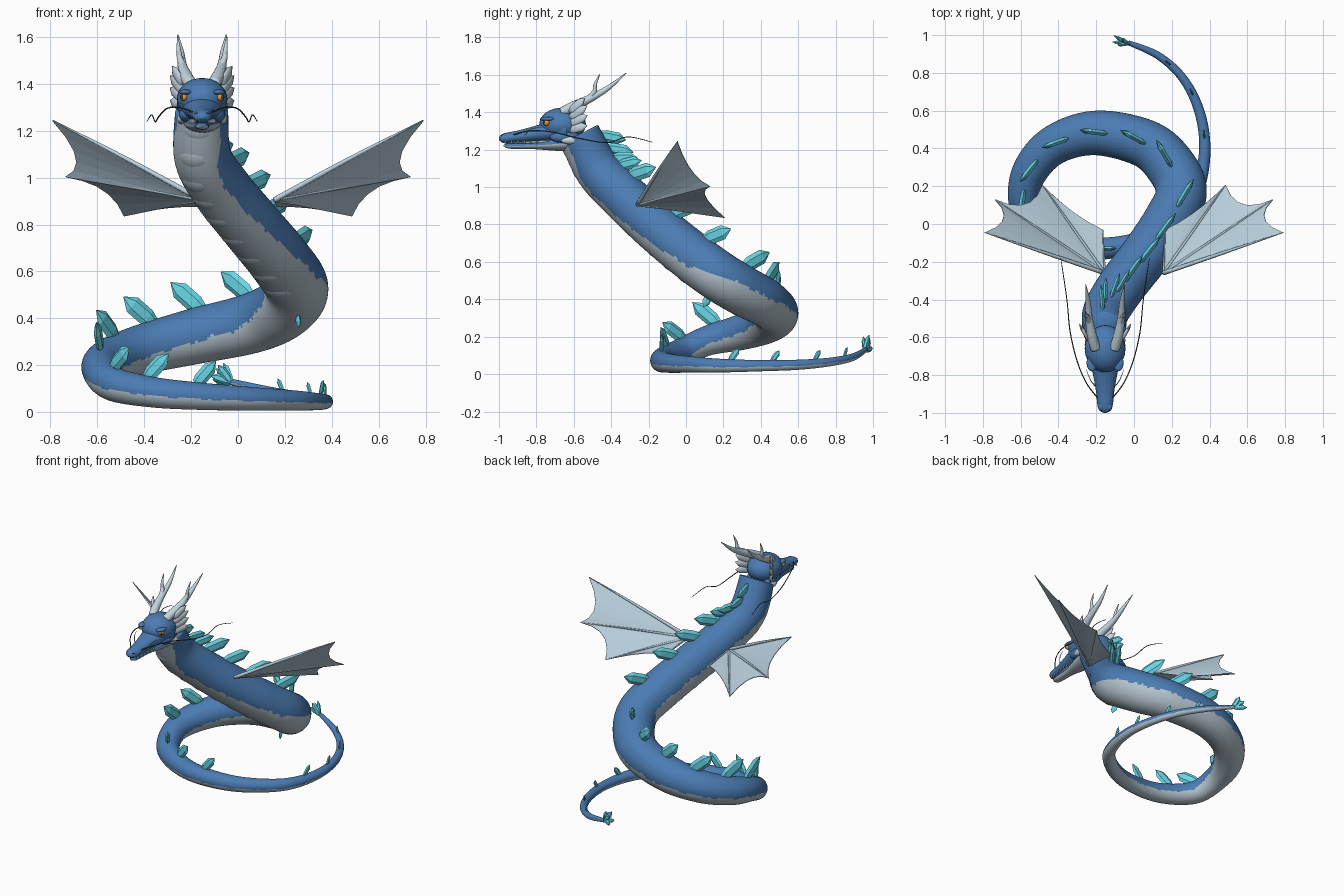
import bpy, bmesh, math
from mathutils import Vector, Matrix

cube = bpy.data.objects.get("Cube")
if cube:
    bpy.data.objects.remove(cube, do_unlink=True)


def material(name, *rgb):
    m = bpy.data.materials.new(name)
    m.use_nodes = True
    m.diffuse_color = (*rgb, 1)
    m.node_tree.nodes["Principled BSDF"].inputs["Base Color"].default_value = (*rgb, 1)
    return m


BLUE = material("scale blue", .07, .2, .45)
BELLY = material("belly grey", .45, .54, .6)
TEAL = material("crystal teal", .14, .67, .79)
WING = material("wing pale blue", .5, .65, .75)
HORN = material("horn pale grey", .56, .67, .74)
DARK = material("whisker dark", .05, .055, .06)
AMBER = material("eye amber", .72, .34, .03)
IVORY = material("tooth ivory", .7, .72, .7)


def finish(name, bm, mats, smooth=True):
    bmesh.ops.recalc_face_normals(bm, faces=bm.faces)
    me = bpy.data.meshes.new(name)
    bm.to_mesh(me)
    bm.free()
    for m in mats:
        me.materials.append(m)
    if smooth:
        me.shade_smooth()
    ob = bpy.data.objects.new(name, me)
    bpy.context.collection.objects.link(ob)
    return ob


def spline(pts, u):
    # smooth curve through points that each hold x, y, z and radius
    n = len(pts)
    u = max(0, min(n - 1, u))
    i = min(int(u), n - 2)
    f = u - i
    a, b, c, d = [Vector(pts[max(0, min(n - 1, i + k))]) for k in (-1, 0, 1, 2)]
    return (2 * b + (c - a) * f + (2 * a - 5 * b + 4 * c - d) * f ** 2
            + (3 * b - a - 3 * c + d) * f ** 3) / 2


def frame(pts, u):
    p = spline(pts, u)
    t = (spline(pts, u + .02) - spline(pts, u - .02)).to_3d().normalized()
    side = t.cross(Vector((0, 0, 1))).normalized()
    return p.to_3d(), p.w, t, side, side.cross(t)


def tube(name, pts, mats, sides=12, steps=6, wide=1, smooth=True, rule=None):
    bm = bmesh.new()
    rings = []
    for k in range((len(pts) - 1) * steps + 1):
        p, r, t, side, up = frame(pts, k / steps)
        angles = [2 * math.pi * j / sides for j in range(sides)]
        rings.append([bm.verts.new(p + r * (side * math.sin(a) * wide + up * math.cos(a)))
                      for a in angles])
    for k in range(len(rings) - 1):
        for j in range(sides):
            h = (j + 1) % sides
            f = bm.faces.new((rings[k][j], rings[k][h], rings[k + 1][h], rings[k + 1][j]))
            if rule:
                f.material_index = rule(k / steps, 2 * math.pi * (j + .5) / sides)
    bm.faces.new(rings[0])
    bm.faces.new(rings[-1])
    return finish(name, bm, mats, smooth)


def ball(name, centre, size, mat):
    bm = bmesh.new()
    bmesh.ops.create_uvsphere(bm, u_segments=24, v_segments=16, radius=1,
                              matrix=Matrix.Translation(centre) @ Matrix.Diagonal((*size, 1)))
    return finish(name, bm, [mat])


def spike(name, base, direction, length, width, mat, thin=.4, sides=6, smooth=False):
    d = Vector(direction).normalized()
    shape = ((0, .7), (.2, 1), (.7, 1), (1, .04))
    pts = [(*(Vector(base) + d * length * h), width * w) for h, w in shape]
    return tube(name, pts, [mat], sides, 1, thin, smooth)


# Coiled body, from neck to tail
SPINE = [
    (-.155, -.57, 1.28, .113), (-.15, -.47, 1.09, .122), (-.07, -.335, .95, .128),
    (.06, -.165, .79, .131), (.18, .01, .645, .134), (.25, .165, .53, .135),
    (.195, .305, .445, .134), (.06, .425, .38, .128), (-.2, .482, .32, .118),
    (-.42, .42, .265, .105), (-.55, .28, .22, .094), (-.585, .12, .18, .08),
    (-.53, -.02, .12, .073), (-.36, -.11, .085, .065), (-.16, -.13, .068, .058),
    (.06, -.08, .057, .05), (.25, .05, .05, .042), (.34, .2, .045, .036),
    (.375, .4, .045, .03), (.345, .6, .05, .027), (.26, .77, .065, .023),
    (.13, .89, .09, .02), (-.03, .96, .13, .013)]


def belly_tilt(u):
    return .3 * max(0, 1 - u / 5)


def belly_rule(u, angle):
    edge = .58 - .12 * u if u < 5 else min(.2, -.02 + .08 * (u - 5))
    edge += .04 * math.sin(u * 9) + .03 * math.sin(u * 23)
    return int(-math.cos(angle - belly_tilt(u)) > edge)


tube("body", SPINE, [BLUE, BELLY], 72, 16, rule=belly_rule)

# Faint belly folds under the neck
for k in range(9):
    u = .3 + k * .5
    p, r, t, side, up = frame(SPINE, u)
    a = belly_tilt(u)
    out = -up * math.cos(a) - side * math.sin(a)
    fold = ball("belly_fold", (0, 0, 0), (r * .62, r * .6, r * .41), BELLY)
    across = t.cross(out)
    fold.matrix_world = (Matrix.Translation(p + out * r * .62)
                         @ Matrix((across, t, out)).transposed().to_4x4())

# Crystals along the back, leaning toward the tail
for u in (.3, .65, 1, 1.4, 1.85, 2.5, 3.2, 4.2, 5.7, 6.9, 7.75, 8.6, 9.6, 10.6, 11.8, 12.8,
          13.9, 17.2, 18.3, 19.5, 20.6):
    p, r, t, side, up = frame(SPINE, u)
    size = min(2 * r, .165) + .01
    if u < 1.6:
        size *= .8
    spike("back_crystal", p + up * r * .88, up + t * .75, size, size * .225, TEAL, .42)
spike("under_crystal", (.25, .13, .43), (.1, -.3, -.6), .08, .022, TEAL)
for dx, dy, dz in ((-1, .1, .3), (-.8, .4, .7), (-.7, -.1, .9), (-.9, .5, .1), (-.4, .3, 1)):
    spike("tail_crystal", (-.03, .955, .13), (dx, dy, dz), .09, .018, TEAL, .6)

# Head, snout and jaw
CX = -.153
ball("skull", (CX, -.66, 1.335), (.108, .125, .09), BLUE)
tube("snout", [(CX, -.64, 1.31, .075), (CX, -.76, 1.29, .05), (CX, -.88, 1.272, .034),
               (CX, -.95, 1.263, .029), (CX, -.985, 1.258, .022), (CX, -1, 1.254, .004)],
     [BLUE], 24, 6, 1.45)
tube("lower_jaw", [(CX, -.58, 1.24, .05), (CX, -.7, 1.23, .036), (CX, -.82, 1.222, .019),
                   (CX, -.94, 1.22, .015), (CX, -.975, 1.222, .004)],
     [BLUE, BELLY], 24, 6, 1.8, rule=lambda u, a: int(math.cos(a) < -.1))
tube("mouth_lining", [(CX, -.66, 1.25, .02), (CX, -.8, 1.241, .012), (CX, -.95, 1.237, .006)],
     [BELLY], 16, 4, 3)

for s in (-1, 1):
    def at(dx, y, z):
        return (CX + s * dx, y, z)

    # Eyes and face details
    ball("brow", at(.07, -.735, 1.364), (.028, .045, .012), BLUE)
    ball("eye", at(.078, -.746, 1.343), (.017, .018, .016), AMBER)
    ball("pupil", at(.087, -.758, 1.344), (.006, .007, .009), DARK)
    ball("cheek", at(.065, -.65, 1.27), (.034, .08, .035), BLUE)
    ball("jaw_plate", at(.085, -.615, 1.25), (.022, .055, .022), HORN)
    ball("nostril_bump", at(.02, -.965, 1.274), (.015, .022, .012), BLUE)
    ball("nostril", at(.022, -.984, 1.275), (.006, .005, .004), DARK)
    for k in range(6):
        spike("tooth", at(.03 + k * .004, -.965 + k * .034, 1.25), (0, -.1, -1),
              .02, .005, IVORY, 1)

    # Branching horns
    tube("horn", [(*at(.05, -.66, 1.4), .028), (*at(.068, -.6, 1.432), .027),
                  (*at(.085, -.5, 1.48), .02), (*at(.09, -.41, 1.535), .013),
                  (*at(.103, -.32, 1.61), .002)], [HORN], 14)
    tube("horn_branch", [(*at(.08, -.53, 1.465), .017), (*at(.095, -.49, 1.51), .013),
                         (*at(.1, -.485, 1.55), .009), (*at(.105, -.46, 1.605), .002)],
         [HORN], 12)

    # Frill fins behind the cheeks
    for k in range(4):
        spike("frill_fin", at(.085, -.62, 1.305 + k * .032), (s * .42, .75, .2 + .17 * k),
              .125 - abs(k - 2) * .008, .023, HORN, .45, 10, True)

    # Long whiskers
    tube("whisker", [(*at(.04, -.92, 1.28), .0035), (*at(.1, -.84, 1.3), .003),
                     (*at(.15, -.72, 1.295), .003), (*at(.185, -.57, 1.26), .003),
                     (*at(.2, -.42, 1.238), .0025), (*at(.215, -.31, 1.268), .0025),
                     (*at(.235, -.18, 1.24), .0015)], [DARK], 8)
    tube("short_whisker", [(*at(.05, -.86, 1.28), .003), (*at(.075, -.83, 1.31), .0025),
                           (*at(.1, -.77, 1.32), .001)], [HORN], 8)

    # Wings: scalloped membrane with finger bones
    def mirrored(x, y, z):
        return Vector((s * x, y, z))

    root = mirrored(.155, -.26, .905)
    tips = [mirrored(.79, -.045, 1.245), mirrored(.735, .13, 1.005),
            mirrored(.485, .207, .838), mirrored(.165, -.03, .88)]
    notches = [mirrored(.69, .03, 1.09), mirrored(.575, .105, .95), mirrored(.33, .07, .87)]
    rim = []
    for a, b, n in zip(tips, tips[1:], notches):
        pull = 2 * n - (a + b) / 2
        rim += [a.lerp(pull, f).lerp(pull.lerp(b, f), f) for f in (0, .2, .4, .6, .8)]
    rim.append(tips[-1])
    bm = bmesh.new()
    hub = bm.verts.new(root)
    edge = [bm.verts.new(p) for p in rim]
    for a, b in zip(edge, edge[1:]):
        bm.faces.new((hub, a, b))
    wing = finish("wing_membrane", bm, [WING], False)
    wing.modifiers.new("thickness", "SOLIDIFY").thickness = .004
    for tip, r in zip(tips, (.012, .008, .008, .006)):
        mid = root.lerp(tip, .5) + Vector((0, 0, .004))
        tube("wing_bone", [(*root, r), (*mid, r * .75), (*tip, .002)], [WING], 8, 5)
